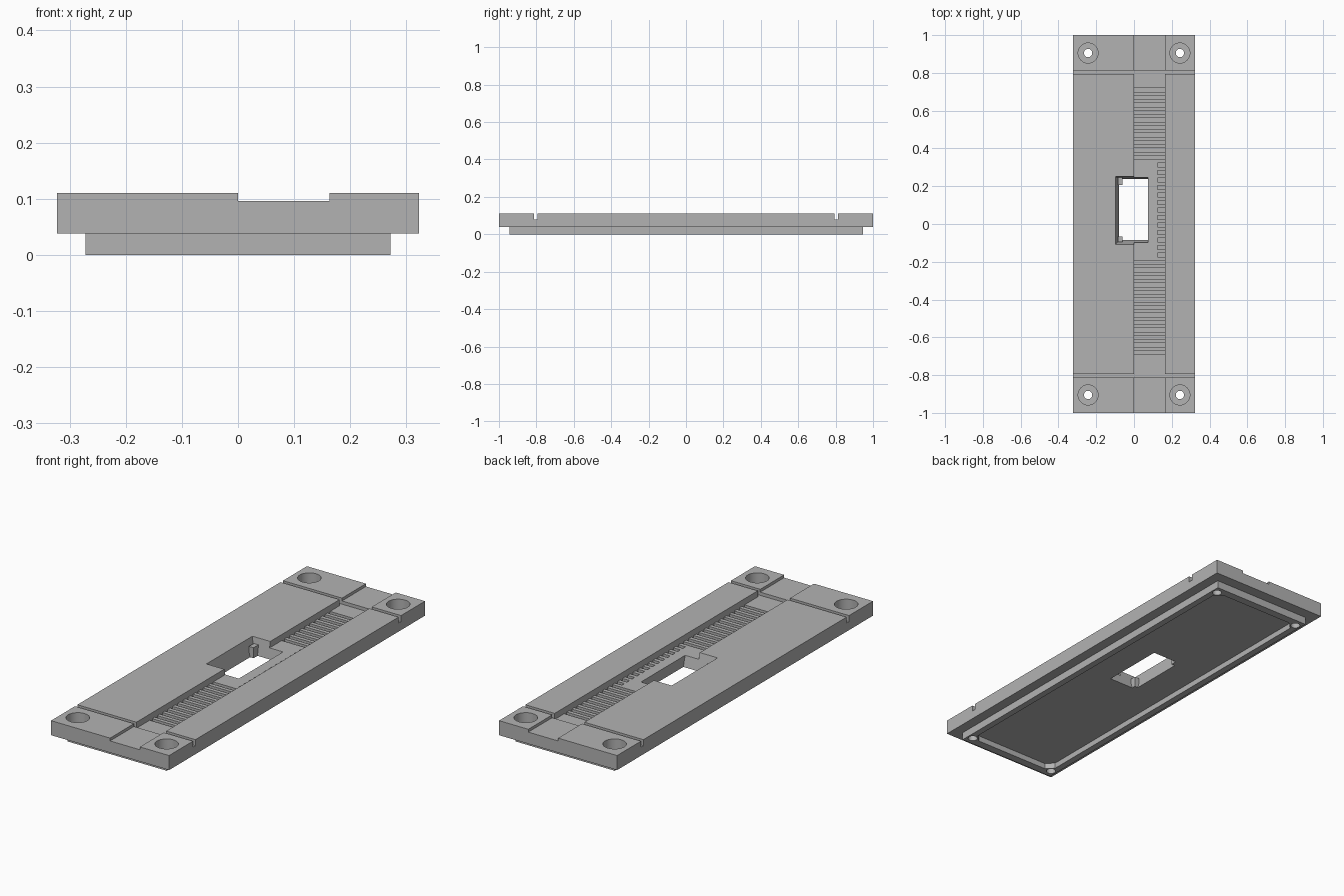
import bpy, bmesh, math

if "Cube" in bpy.data.objects:
    bpy.data.objects.remove(bpy.data.objects["Cube"])

grey = bpy.data.materials.new("plate_grey")
grey.diffuse_color = (0.45, 0.45, 0.45, 1)
grey.use_nodes = True
grey.node_tree.nodes["Principled BSDF"].inputs["Base Color"].default_value = grey.diffuse_color


def finish(name, bm):
    bmesh.ops.recalc_face_normals(bm, faces=bm.faces)
    me = bpy.data.meshes.new(name)
    bm.to_mesh(me)
    bm.free()
    me.materials.append(grey)
    ob = bpy.data.objects.new(name, me)
    bpy.context.collection.objects.link(ob)
    return ob


def loft(bm, low, high, z0, z1):
    """Closed solid between two outlines with equal point counts."""
    a = [bm.verts.new((x, y, z0)) for x, y in low]
    b = [bm.verts.new((x, y, z1)) for x, y in high]
    bm.faces.new(a)
    bm.faces.new(b)
    for i in range(len(a)):
        j = (i + 1) % len(a)
        bm.faces.new((a[i], a[j], b[j], b[i]))


def rect(x0, x1, y0, y1):
    return [(x0, y0), (x1, y0), (x1, y1), (x0, y1)]


def box(bm, x0, x1, y0, y1, z0, z1):
    loft(bm, rect(x0, x1, y0, y1), rect(x0, x1, y0, y1), z0, z1)


def disc(cx, cy, r, n=32):
    return [(cx + r * math.cos(2 * math.pi * i / n),
             cy + r * math.sin(2 * math.pi * i / n)) for i in range(n)]


def boolean(target, bm, op):
    cutter = finish("cutter", bm)
    cutter.hide_render = True
    mod = target.modifiers.new("bool", 'BOOLEAN')
    mod.operation, mod.solver, mod.object = op, 'EXACT', cutter
    deps = bpy.context.evaluated_depsgraph_get()
    me = bpy.data.meshes.new_from_object(target.evaluated_get(deps))
    target.modifiers.clear()
    target.data = me
    bpy.data.objects.remove(cutter)


# Main plate with a narrower rim underneath
bm = bmesh.new()
box(bm, -0.323, 0.323, -1, 1, 0.038, 0.11)
plate = finish("cover_plate", bm)
bm = bmesh.new()
box(bm, -0.272, 0.272, -0.945, 0.945, 0, 0.06)
boolean(plate, bm, 'UNION')

# Underside recess with cut corners
bm = bmesh.new()
X, Y, c = 0.24, 0.905, 0.035
outline = [(X - c, -Y), (X, -Y + c), (X, Y - c), (X - c, Y),
           (-X + c, Y), (-X, Y - c), (-X, -Y + c), (-X + c, -Y)]
loft(bm, outline, outline, -0.02, 0.028)
boolean(plate, bm, 'DIFFERENCE')

# Shallow lengthwise channel, then its deeper middle stretch
bm = bmesh.new()
box(bm, 0, 0.163, -1.1, 1.1, 0.096, 0.15)
boolean(plate, bm, 'DIFFERENCE')
bm = bmesh.new()
box(bm, 0, 0.163, -0.8, 0.8, 0.08, 0.16)
boolean(plate, bm, 'DIFFERENCE')

# Cross grooves near both ends
bm = bmesh.new()
for s in (-1, 1):
    lo, hi = sorted((s * 0.794, s * 0.813))
    box(bm, -0.4, 0.4, lo, hi, 0.08, 0.17)
boolean(plate, bm, 'DIFFERENCE')

# Row of slots: full width at the ends, short beside the window
bm = bmesh.new()
for k in range(36):
    y = -0.68 + 0.0397 * k
    x0 = 0.125 if 13 <= k <= 25 else 0.0
    box(bm, x0, 0.163, y - 0.01, y + 0.01, 0.062, 0.09)
boolean(plate, bm, 'DIFFERENCE')

# Window with sloping walls
bm = bmesh.new()
loft(bm, rect(-0.075, 0.074, -0.08, 0.235),
     rect(-0.098, 0.074, -0.108, 0.252), 0.01, 0.112)
boolean(plate, bm, 'DIFFERENCE')

# Screw holes with wide counterbores
for radius, z0 in ((0.053, 0.045), (0.022, -0.05)):
    bm = bmesh.new()
    for sx in (-1, 1):
        for sy in (-1, 1):
            ring = disc(sx * 0.243, sy * 0.905, radius)
            loft(bm, ring, ring, z0, 0.2)
    boolean(plate, bm, 'DIFFERENCE')

# Small posts in the two left window corners
bm = bmesh.new()
box(bm, -0.085, -0.06, 0.207, 0.245, 0.028, 0.08)
box(bm, -0.085, -0.06, -0.095, -0.065, 0.028, 0.08)
finish("window_corner_posts", bm)

bpy.ops.object.select_all(action='DESELECT')
plate.select_set(True)
bpy.context.view_layer.objects.active = plate
bpy.ops.object.shade_smooth_by_angle(angle=math.radians(30))
